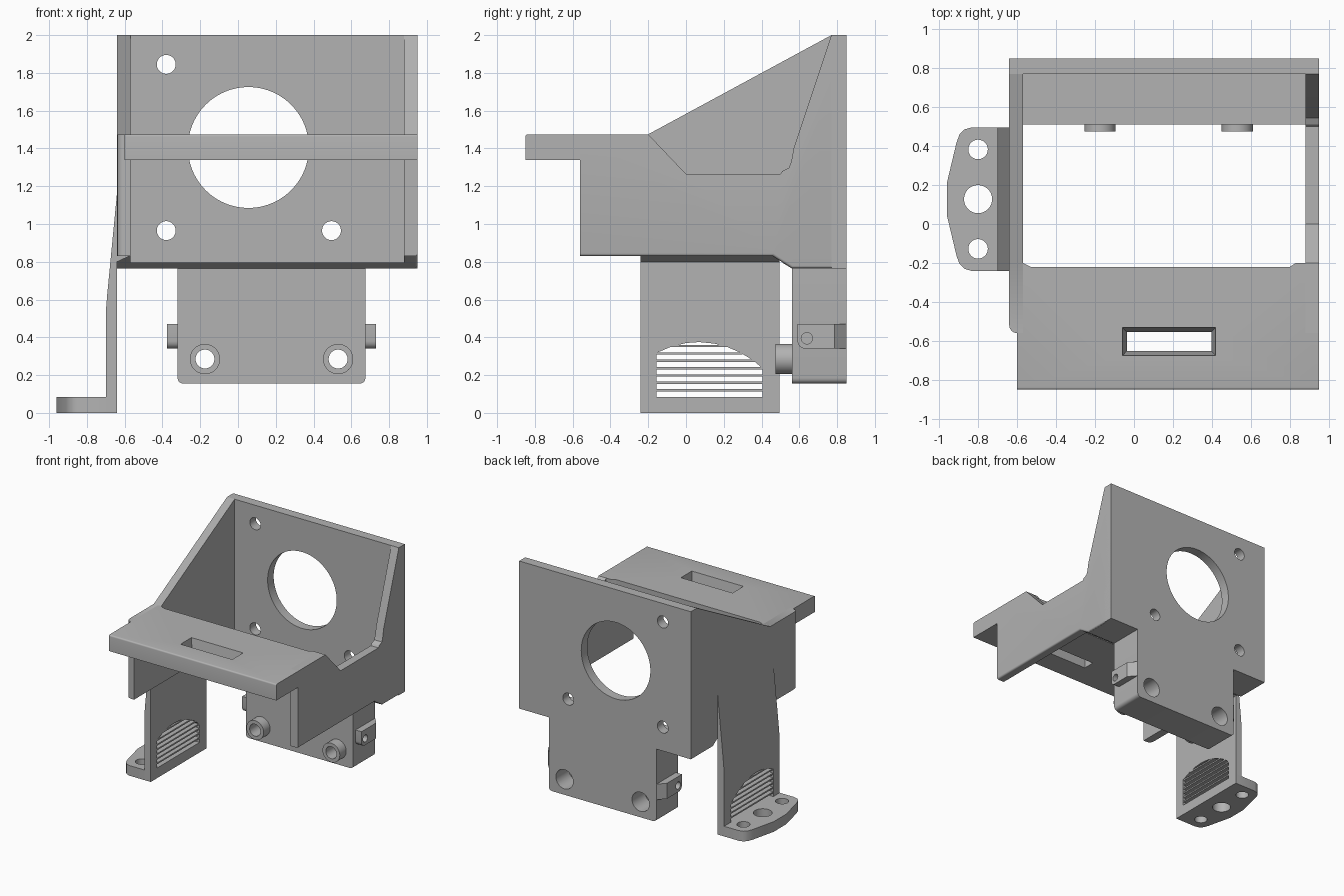
import bpy, bmesh, math
from mathutils import Vector

cube = bpy.data.objects.get("Cube")
if cube:
    bpy.data.objects.remove(cube, do_unlink=True)

GREY = (0.45, 0.45, 0.45, 1)
mat = bpy.data.materials.new("plain_grey")
mat.use_nodes = True
mat.diffuse_color = GREY
mat.node_tree.nodes["Principled BSDF"].inputs["Base Color"].default_value = GREY


def place(axis, p, t):
    a, b = p
    return {"x": (t, a, b), "y": (a, t, b), "z": (a, b, t)}[axis]


def prism(name, axis, pts, lo, hi, end=None, bevels=()):
    """Extrude a profile along an axis; bevels = (edge test, width) pairs."""
    bm = bmesh.new()
    first = [bm.verts.new(place(axis, p, lo)) for p in pts]
    last = [bm.verts.new(place(axis, p, hi)) for p in (end or pts)]
    bm.faces.new(first)
    bm.faces.new(last)
    n = len(pts)
    for i in range(n):
        j = (i + 1) % n
        bm.faces.new((first[i], first[j], last[j], last[i]))
    bmesh.ops.recalc_face_normals(bm, faces=bm.faces)
    for test, width in bevels:
        edges = [e for e in bm.edges if all(test(v.co) for v in e.verts)]
        bmesh.ops.bevel(bm, geom=edges, offset=width, segments=4,
                        profile=0.5, affect="EDGES")
    mesh = bpy.data.meshes.new(name)
    bm.to_mesh(mesh)
    bm.free()
    mesh.materials.append(mat)
    obj = bpy.data.objects.new(name, mesh)
    bpy.context.collection.objects.link(obj)
    return obj


def box(name, x, y, z, **kw):
    return prism(name, "z", rect(x, y), *z, **kw)


def rect(a, b):
    return [(a[0], b[0]), (a[1], b[0]), (a[1], b[1]), (a[0], b[1])]


def rod(name, axis, centre, r, lo, hi, sides=48):
    ring = [(centre[0] + r * math.cos(k * math.tau / sides),
             centre[1] + r * math.sin(k * math.tau / sides)) for k in range(sides)]
    return prism(name, axis, ring, lo, hi)


def activate(obj):
    bpy.ops.object.select_all(action="DESELECT")
    obj.select_set(True)
    bpy.context.view_layer.objects.active = obj


def cut(obj, *cutters):
    activate(obj)
    for c in cutters:
        mod = obj.modifiers.new("cut", "BOOLEAN")
        mod.operation, mod.solver, mod.object = "DIFFERENCE", "EXACT", c
        bpy.ops.object.modifier_apply(modifier=mod.name)
        bpy.data.objects.remove(c, do_unlink=True)


def near(v, t):
    return abs(v - t) < 0.001


LEFT, RIGHT, BACK = -0.64, 0.95, 0.85

# Back plate with motor opening and screw holes
plate = box("back_plate", (LEFT, RIGHT), (0.77, BACK), (0.765, 2))
cut(plate, rod("cutter", "y", (0.055, 1.405), 0.32, 0.7, 0.9, 96),
    *[rod("cutter", "y", c, 0.05, 0.7, 0.9)
      for c in ((-0.38, 1.845), (-0.38, 0.965), (0.495, 0.965))])

# Side walls: the full one slopes up, the other is notched
base = [(BACK, 0.765), (0.56, 0.765), (0.46, 0.83), (-0.56, 0.83),
        (-0.56, 1.475), (-0.2, 1.475)]
top = [(0.77, 2), (BACK, 2)]
notch = [(0, 1.265), (0.5, 1.265), (0.51, 1.28), (0.545, 1.297),
         (0.557, 1.33), (0.57, 1.4)]
prism("solid_side_wall", "x", base + top, LEFT, -0.57,
      bevels=[(lambda v: near(v.x, LEFT) and near(v.y, -0.56), 0.04)])
prism("notched_side_wall", "x", base + notch + top, 0.88, RIGHT,
      bevels=[(lambda v: near(v.x, RIGHT) and v.z < 0.84, 0.015)])

# Thin floor joining the walls to the plate
prism("floor_strip", "x", [(0.51, 0.795), (0.56, 0.765), (BACK, 0.765), (BACK, 0.795)],
      LEFT + 0.01, RIGHT - 0.01)

# Front shelf with a tapered window
plan = [(-0.6, -0.85), (RIGHT, -0.85), (RIGHT, -0.2), (0.83, -0.2),
        (0.8, -0.22), (-0.53, -0.22), (-0.57, -0.2), (-0.6, -0.2)]
shelf = prism("front_shelf", "z", plan, 1.34, 1.475,
              bevels=[(lambda v: near(v.y, -0.85) and v.z > 1.4, 0.012)])
cut(shelf, prism("cutter", "z", rect((-0.035, 0.395), (-0.65, -0.555)), 1.33, 1.48,
                 end=rect((-0.06, 0.42), (-0.676, -0.53))))

# Lower mounting block with two bosses and counterbored holes
block = box("mounting_block", (-0.32, 0.675), (0.56, BACK), (0.155, 0.78),
            bevels=[(lambda v: near(v.x, -0.32) and v.z < 0.2, 0.03),
                    (lambda v: near(v.x, 0.675) and v.z < 0.2, 0.03)])
for x in (-0.175, 0.53):
    c = (x, 0.285)
    cut(block, rod("cutter", "y", c, 0.05, 0.5, 0.9),
        rod("cutter", "y", c, 0.08, 0.68, 0.9))
    boss = rod("boss", "y", c, 0.08, 0.475, 0.562)
    cut(boss, rod("cutter", "y", c, 0.05, 0.4, 0.6))

# Side lugs, mirrored about the block centre
MID = 0.1775
for side in (-1, 1):
    outline = [(0.48, 0.59), (0.553, 0.59), (0.553, 0.785), (0.4975, BACK), (0.48, BACK)]
    lug = prism("side_lug", "z", [(MID + side * d, y) for d, y in outline], 0.34, 0.47,
                bevels=[(lambda v: near(v.y, 0.59) and near(v.z, 0.34), 0.04)])
    ends = sorted((MID + side * 0.499, MID + side * 0.6))
    cut(lug, rod("cutter", "x", (0.64, 0.395), 0.03, *ends))

# Leg with an arched vent and thin slats
Y0, Y1 = -0.24, 0.495
leg = prism("leg", "y", [(LEFT, 0), (-0.7, 0), (-0.7, 0.53), (-0.693, 0.62), (LEFT, 1.17),
                         (-0.6, 1.17), (-0.575, 0.83), (LEFT, 0.8)], Y0, Y1)
arch = [(-0.155, 0.085), (0.405, 0.085), (0.405, 0.235), (0.36, 0.275), (0.29, 0.318),
        (0.22, 0.348), (0.15, 0.367), (0.07, 0.375), (0, 0.37), (-0.08, 0.35),
        (-0.155, 0.318)]
cut(leg, prism("cutter", "x", arch, -0.75, -0.6))
for k in range(7):
    z = 0.12 + k * 0.039
    half = 0.27 if k < 5 else 0.2
    box("vent_slat", (-0.7 + 0.002, LEFT - 0.002), (0.125 - 0.29, 0.125 + 0.29) if k < 5
        else (-0.16, 0.3), (z - 0.006, z + 0.006))

# Foot with rounded corners and three holes
half_foot = [(-0.65, Y1), (-0.835, Y1), (-0.87, 0.485), (-0.895, 0.46),
             (-0.91, 0.42), (-0.96, 0.21)]
yc = (Y0 + Y1) / 2
foot = prism("foot", "z", half_foot + [(x, 2 * yc - y) for x, y in reversed(half_foot)],
             0, 0.085)
cut(foot, *[rod("cutter", "z", (-0.8, yc + d), r, -0.1, 0.2)
            for d, r in ((0, 0.072), (0.255, 0.05), (-0.255, 0.05))])

# Smooth the round parts and keep the corners sharp
for obj in bpy.context.collection.objects:
    if obj.type == "MESH" and mat.name in obj.data.materials:
        activate(obj)
        bpy.ops.object.shade_smooth_by_angle(angle=math.radians(30))
